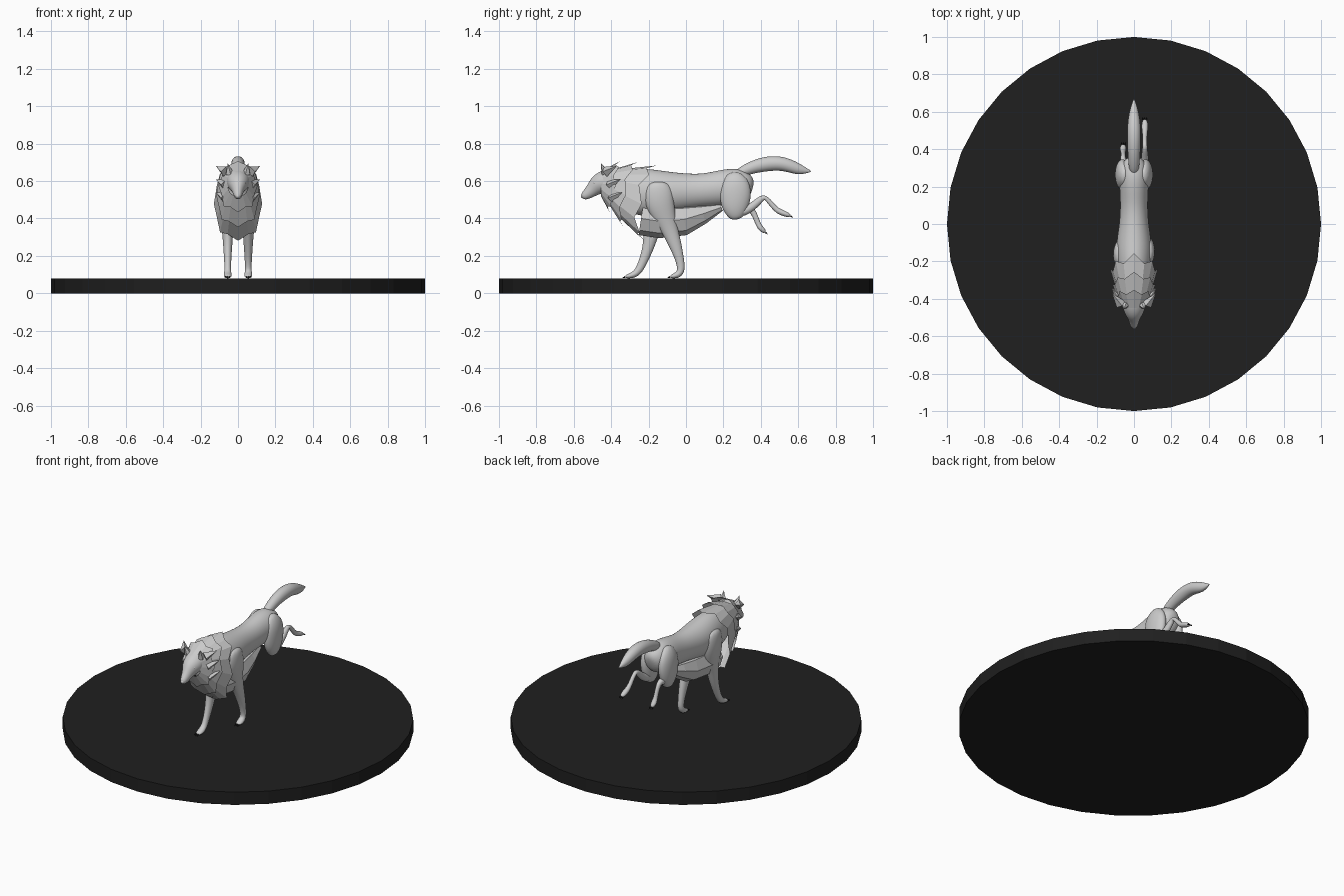
import bpy, bmesh
from math import sin, cos, pi, copysign
from mathutils import Vector, Matrix

if "Cube" in bpy.data.objects:
    bpy.data.objects.remove(bpy.data.objects["Cube"])

dark = bpy.data.materials.new("dark")
dark.diffuse_color = (0.014, 0.014, 0.014, 1)
dark.use_nodes = True
dark.node_tree.nodes["Principled BSDF"].inputs["Base Color"].default_value = dark.diffuse_color


def finish(name, bm, smooth=False, subsurf=0, mat=None):
    bmesh.ops.recalc_face_normals(bm, faces=bm.faces)
    me = bpy.data.meshes.new(name)
    bm.to_mesh(me)
    bm.free()
    ob = bpy.data.objects.new(name, me)
    bpy.context.collection.objects.link(ob)
    for p in me.polygons:
        p.use_smooth = smooth
    if subsurf:
        m = ob.modifiers.new("smooth", 'SUBSURF')
        m.levels = m.render_levels = subsurf
    if mat:
        me.materials.append(mat)
    return ob


def loft(name, stations, sides=10, smooth=True):
    """Tube through stations (x, y, z, half width, half height), square to the path."""
    bm = bmesh.new()
    pts = [Vector(s[:3]) for s in stations]
    rings = []
    for i, s in enumerate(stations):
        t = pts[min(i + 1, len(pts) - 1)] - pts[max(i - 1, 0)]
        n = Vector((0, -t.z, t.y)).normalized()
        rings.append([bm.verts.new(pts[i] + Vector((s[3] * cos(2 * pi * k / sides), 0, 0))
                                   + n * s[4] * sin(2 * pi * k / sides)) for k in range(sides)])
    for a, b in zip(rings, rings[1:]):
        for k in range(sides):
            j = (k + 1) % sides
            bm.faces.new((a[k], a[j], b[j], b[k]))
    bm.faces.new(rings[0])
    bm.faces.new(rings[-1])
    return finish(name, bm, smooth, 2 if smooth else 0)


def section(top, bottom, hw, sides, bow):
    """Boxy oval standing between a top and a bottom (y, z) point."""
    c = Vector((0, (top[0] + bottom[0]) / 2, (top[1] + bottom[1]) / 2))
    v = Vector((0, top[0], top[1])) - c
    sq = lambda q: copysign(abs(q) ** 0.8, q)
    out = []
    for k in range(sides):
        a = 2 * pi * k / sides
        out.append(c + v * sq(cos(a)) + Vector((hw * sq(sin(a)), -bow * abs(sin(a)), 0)))
    return out, c


def collar(name, front, rear, bow, spike, sides=16):
    """Flared fur layer with a jagged rear edge."""
    bm = bmesh.new()
    f, _ = section(*front, sides, bow * 0.4)
    r, c = section(*rear, sides, bow)
    for k in range(0, sides, 2):
        r[k] = r[k] + (r[k] - f[k]).normalized() * spike
    fv = [bm.verts.new(p) for p in f]
    rv = [bm.verts.new(p) for p in r]
    for k in range(sides):
        j = (k + 1) % sides
        bm.faces.new((fv[k], fv[j], rv[j], rv[k]))
    finish(name, bm)


def cone(name, base, tip, r, sides=5, mat=None):
    bm = bmesh.new()
    d = Vector(tip) - Vector(base)
    m = Matrix.Translation((Vector(base) + Vector(tip)) / 2) @ d.to_track_quat('Z', 'Y').to_matrix().to_4x4()
    bmesh.ops.create_cone(bm, cap_ends=True, segments=sides, radius1=r, radius2=0, depth=d.length, matrix=m)
    finish(name, bm, mat=mat)


# Round base
bm = bmesh.new()
bmesh.ops.create_cone(bm, cap_ends=True, segments=32, radius1=1, radius2=1, depth=0.08,
                      matrix=Matrix.Translation((0, 0, 0.04)))
finish("base", bm, mat=dark)

# Torso, head and tail
loft("torso", [(0, -.42, .57, .05, .07), (0, -.31, .55, .08, .12), (0, -.2, .535, .098, .135),
               (0, -.1, .54, .098, .115), (0, 0, .545, .08, .098), (0, .1, .55, .074, .09),
               (0, .2, .565, .08, .1), (0, .28, .575, .085, .1), (0, .34, .56, .06, .075),
               (0, .355, .555, .02, .03)], 14)
loft("head", [(0, -.36, .61, .065, .07), (0, -.43, .598, .07, .07), (0, -.475, .58, .054, .056),
              (0, -.5, .553, .034, .04), (0, -.535, .525, .024, .028), (0, -.556, .513, .015, .016)])
loft("tail", [(0, .26, .63, .025, .025), (0, .34, .67, .033, .034), (0, .42, .692, .038, .043),
              (0, .5, .697, .039, .041), (0, .56, .68, .034, .037), (0, .61, .66, .024, .03),
              (0, .65, .654, .01, .012), (0, .67, .652, .002, .002)])
bm = bmesh.new()
bmesh.ops.create_uvsphere(bm, u_segments=10, v_segments=6, radius=.013,
                          matrix=Matrix.Translation((0, -.55, .52)))
finish("nose", bm, True)

# Ears, cheek tufts and eyes
for s in (-1, 1):
    cone("ear", (s * .045, -.43, .64), (s * .055, -.455, .695), .024)
    for y, z in ((-.40, .66), (-.38, .59), (-.37, .52)):
        cone("cheek_tuft", (s * .07, y - .03, z - .01), (s * .118, y + .03, z + .02), .028, 4)
    bm = bmesh.new()
    bmesh.ops.create_icosphere(bm, subdivisions=1, radius=.008,
                               matrix=Matrix.Translation((s * .036, -.488, .592)))
    finish("eye", bm, True)

# Layered mane
collar("mane_front", ((-.45, .655), (-.455, .52), .055), ((-.375, .695), (-.42, .455), .09), .0, .025)
collar("mane_middle", ((-.40, .66), (-.42, .49), .075), ((-.28, .695), (-.345, .375), .108), .03, .025)
collar("mane_rear", ((-.33, .665), (-.37, .42), .09), ((-.19, .68), (-.245, .305), .12), .05, .035)

# Belly fur
loft("belly_fur", [(0, -.24, .40, .09, .09), (0, -.14, .385, .088, .09), (0, -.01, .395, .078, .085),
                   (0, .09, .425, .058, .055), (0, .19, .46, .03, .02)], 8, False)

# Front legs: shoulder to paw as (y, z, half width, half depth)
front_right = [(-.15, .60, .03, .05), (-.15, .55, .042, .085), (-.14, .47, .042, .083),
               (-.095, .36, .034, .05), (-.057, .26, .026, .036), (-.033, .18, .02, .024),
               (-.024, .125, .018, .022), (-.04, .1, .022, .021), (-.065, .092, .022, .014),
               (-.085, .088, .014, .008)]
front_left = [(-.16, .60, .03, .05), (-.16, .55, .042, .085), (-.165, .47, .042, .083),
              (-.18, .36, .034, .05), (-.196, .26, .026, .034), (-.225, .18, .02, .025),
              (-.25, .125, .018, .022), (-.275, .1, .022, .019), (-.305, .092, .022, .014),
              (-.325, .088, .014, .008)]
# Hind legs: lower leg to foot
hind_right = [(.24, .45, .025, .03), (.30, .43, .026, .03), (.36, .465, .02, .023),
              (.41, .515, .014, .018), (.43, .51, .013, .014), (.47, .46, .013, .014),
              (.495, .438, .016, .016), (.53, .425, .02, .016), (.56, .413, .012, .01)]
hind_left = [(.24, .47, .025, .03), (.29, .445, .026, .03), (.33, .455, .02, .022),
             (.355, .445, .014, .018), (.375, .40, .013, .015), (.388, .365, .014, .015),
             (.402, .345, .02, .016), (.425, .325, .012, .01)]
for s, fore, hind in ((1, front_right, hind_right), (-1, front_left, hind_left)):
    loft("front_leg", [(s * (.055 + .018 * (z > .45)), y, z, w, h) for y, z, w, h in fore])
    loft("thigh", [(s * .05, .25, .65, .02, .03), (s * .06, .262, .6, .04, .08),
                   (s * .062, .265, .53, .044, .092), (s * .062, .262, .46, .04, .078),
                   (s * .06, .27, .415, .03, .05), (s * .06, .275, .395, .015, .025)])
    loft("hind_leg", [(s * .058, *p) for p in hind])
    # Claws on both feet of this side
    for leg, d in ((fore, Vector((0, -.016, -.006))), (hind, Vector((0, .014, -.01)))):
        for k in (-1, 0, 1):
            b = Vector((s * .057 + k * .01, leg[-1][0], leg[-1][1]))
            cone("claw", b, b + d, .005, 4, dark)
